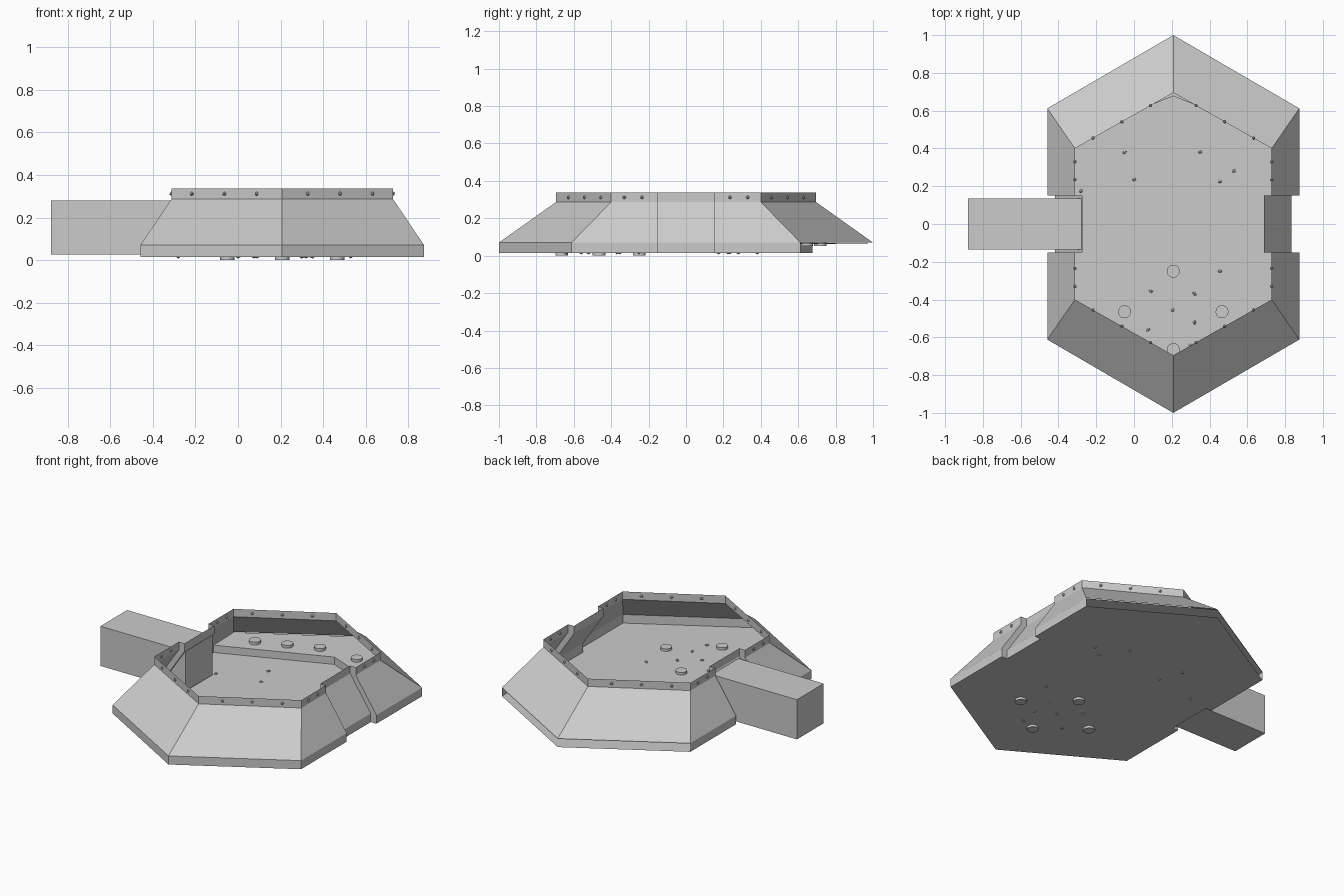
import bpy, bmesh, math, random
from mathutils import Matrix, Vector

if "Cube" in bpy.data.objects:
    bpy.data.objects.remove(bpy.data.objects["Cube"])

random.seed(4)
CX = 0.208                                   # centre line of the emplacement
Z_FLOOR, Z_BENCH, Z_SKIRT, Z_SLOPE, Z_RIM = 0.015, 0.062, 0.07, 0.287, 0.337


def finish(name, bm):
    mesh = bpy.data.meshes.new(name)
    bm.to_mesh(mesh)
    bm.free()
    obj = bpy.data.objects.new(name, mesh)
    bpy.context.collection.objects.link(obj)
    return obj


def outline(half, side_y, tip_y):
    """Long hexagon with a shallow recess in the middle of each side wall."""
    right = [(half, -side_y), (half, -0.15), (half - 0.04, -0.15),
             (half - 0.04, 0.15), (half, 0.15), (half, side_y)]
    left = [(-x, -y) for x, y in right]
    return [(CX + x, y) for x, y in [(0, -tip_y)] + right + [(0, tip_y)] + left]


base = outline(0.667, 0.612, 1.0)
top = outline(0.521, 0.40, 0.695)

# Wall shell: skirt, slope and rim as one sheet, with the rear skirt left open
bm = bmesh.new()
rings = [[bm.verts.new((x, y, z)) for x, y in pts] for pts, z in
         ((base, Z_FLOOR), (base, Z_SKIRT), (top, Z_SLOPE), (top, Z_RIM))]
n = len(base)
for level in range(3):
    a, b = rings[level], rings[level + 1]
    for i in range(n):
        j = (i + 1) % n
        if level == 0 and i in (6, 7):
            continue
        bm.faces.new((a[i], a[j], b[j], b[i]))
finish("sloped_wall", bm)

# Floor sheet
bm = bmesh.new()
bm.faces.new([bm.verts.new((x, y, Z_FLOOR)) for x, y in base])
finish("floor", bm)

# Raised step along the two rear walls
bm = bmesh.new()
for s in (-1, 1):
    inner = [(CX, 0.677), (CX + s * 0.667, 0.41)]
    outer = [(CX + s * 0.667, 0.612), (CX, 1.0)]
    lo = [bm.verts.new((x, y, Z_FLOOR)) for x, y in inner]
    hi = [bm.verts.new((x, y, Z_BENCH)) for x, y in inner]
    rear = [bm.verts.new((x, y, Z_SKIRT - 0.003)) for x, y in outer]
    bm.faces.new((lo[0], lo[1], hi[1], hi[0]))
    bm.faces.new((hi[0], hi[1], rear[0], rear[1]))
bmesh.ops.remove_doubles(bm, verts=bm.verts, dist=1e-4)
bmesh.ops.recalc_face_normals(bm, faces=bm.faces)
finish("rear_step", bm)

# Entrance tunnel
bm = bmesh.new()
bmesh.ops.create_cube(bm, size=1, matrix=Matrix.Translation((-0.578, 0, 0.152))
                      @ Matrix.Diagonal((0.604, 0.27, 0.254, 1)))
finish("entrance_tunnel", bm)


def discs(name, spots):
    bm = bmesh.new()
    for x, y, z in spots:
        bmesh.ops.create_cone(bm, cap_ends=True, segments=20, radius1=0.034,
                              radius2=0.034, depth=0.03,
                              matrix=Matrix.Translation((x, y, z)))
    obj = finish(name, bm)
    bpy.context.view_layer.objects.active = obj
    obj.select_set(True)
    bpy.ops.object.shade_smooth_by_angle()
    obj.select_set(False)


# Round mines: four on the floor, a row on each half of the rear step
discs("floor_discs", [(CX, -0.25, 0.016), (CX, -0.665, 0.016),
                      (CX - 0.258, -0.465, 0.016), (CX + 0.258, -0.465, 0.016)])
discs("step_discs", [(CX + s * d, 0.77 - 0.4 * d, 0.066)
                     for s in (-1, 1) for d in (0.13, 0.31, 0.49)])

# Rivets around the rim
bm = bmesh.new()
spots = []
for sx in (-1, 1):
    for sy in (-1, 1):
        spots += [(CX + sx * d, sy * (0.695 - 0.566 * d)) for d in (0.12, 0.272, 0.425)]
        spots += [(CX + sx * 0.521, sy * y) for y in (0.235, 0.33)]
for x, y in spots:
    bmesh.ops.create_icosphere(bm, subdivisions=1, radius=0.01,
                               matrix=Matrix.Translation((x, y, 0.312)))
finish("rim_rivets", bm)

# Loose pebbles on the floor
bm = bmesh.new()
for x, y in [(-0.05, 0.38), (0.35, 0.38), (0.53, 0.28), (0, 0.235), (0.455, 0.225),
             (-0.28, 0.175), (0.455, -0.25), (0.09, -0.355), (0.32, -0.37),
             (0.205, -0.455), (0.32, -0.52), (0.075, -0.56), (0.3, -0.64)]:
    m = (Matrix.Translation((x, y, 0.016))
         @ Matrix.Rotation(random.uniform(0, math.pi), 4, 'Z')
         @ Matrix.Diagonal((1.2, 0.8, 0.8, 1)))
    bmesh.ops.create_icosphere(bm, subdivisions=1, radius=0.011, matrix=m)
finish("pebbles", bm)
